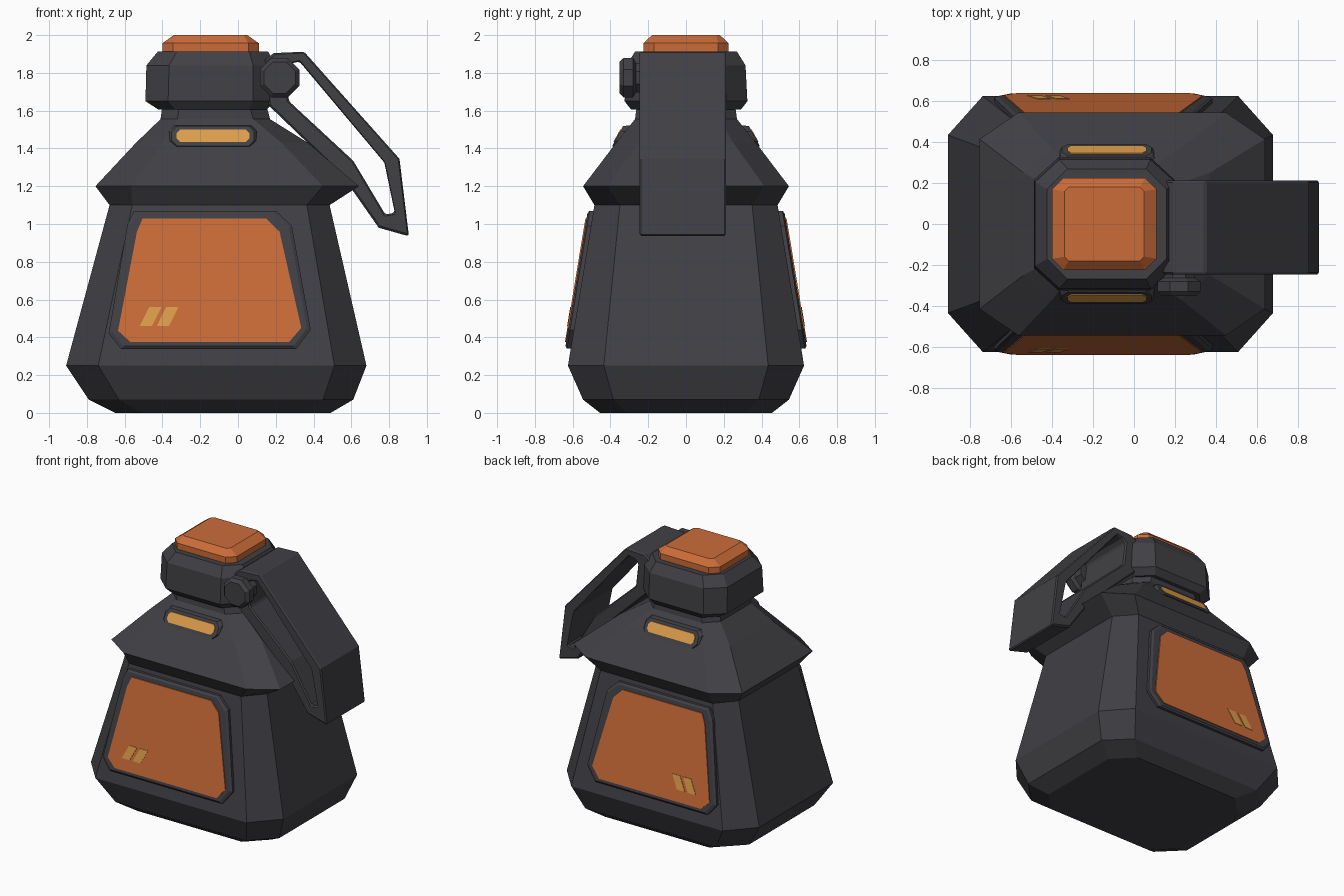
import bpy, bmesh, math

if "Cube" in bpy.data.objects:
    bpy.data.objects.remove(bpy.data.objects["Cube"])


def material(name, rgb):
    m = bpy.data.materials.new(name)
    m.use_nodes = True
    m.diffuse_color = (*rgb, 1)
    bsdf = m.node_tree.nodes["Principled BSDF"]
    bsdf.inputs["Base Color"].default_value = (*rgb, 1)
    bsdf.inputs["Roughness"].default_value = 0.6
    return m


DARK = material("dark grey", (0.052, 0.052, 0.06))
ORANGE = material("burnt orange", (0.6, 0.15, 0.04))
AMBER = material("amber", (0.72, 0.34, 0.07))


def finish(bm, name, mat, bevel=0):
    bmesh.ops.recalc_face_normals(bm, faces=bm.faces)
    mesh = bpy.data.meshes.new(name)
    bm.to_mesh(mesh)
    bm.free()
    mesh.materials.append(mat)
    ob = bpy.data.objects.new(name, mesh)
    bpy.context.collection.objects.link(ob)
    if bevel:
        mod = ob.modifiers.new("edge", 'BEVEL')
        mod.width, mod.segments = bevel, 1
        mod.limit_method, mod.angle_limit = 'ANGLE', math.radians(40)
    return ob


def loft(name, rings, mat, bevel=0):
    """Skin a stack of equal-length rings and cap both ends."""
    bm = bmesh.new()
    rows = [[bm.verts.new(p) for p in ring] for ring in rings]
    n = len(rows[0])
    for a, b in zip(rows, rows[1:]):
        for i in range(n):
            j = (i + 1) % n
            bm.faces.new((a[i], a[j], b[j], b[i]))
    bm.faces.new(rows[0])
    bm.faces.new(rows[-1])
    return finish(bm, name, mat, bevel)


def octagon(z, x0, x1, hy, cx, cy):
    """Chamfered rectangle at height z."""
    return [(x0 + cx, -hy, z), (x1 - cx, -hy, z), (x1, cy - hy, z), (x1, hy - cy, z),
            (x1 - cx, hy, z), (x0 + cx, hy, z), (x0, hy - cy, z), (x0, cy - hy, z)]


# Main body with flared shoulder: height, left, right, half depth, chamfers
loft("body", [octagon(*r) for r in (
    (0, -0.65, 0.49, 0.455, 0.14, 0.14),
    (0.07, -0.79, 0.61, 0.545, 0.16, 0.16),
    (0.25, -0.91, 0.68, 0.625, 0.17, 0.19),
    (1.1, -0.68, 0.485, 0.485, 0.12, 0.135),
    (1.2, -0.755, 0.64, 0.545, 0.19, 0.13),
    (1.43, -0.54, 0.37, 0.37, 0.14, 0.12),
    (1.555, -0.41, 0.17, 0.27, 0.09, 0.09),
    (1.63, -0.40, 0.15, 0.26, 0.09, 0.09))], DARK)

# Head block and push button
loft("head", [octagon(*r) for r in (
    (1.605, -0.42, 0.15, 0.29, 0.09, 0.09),
    (1.65, -0.49, 0.2, 0.325, 0.12, 0.11),
    (1.84, -0.485, 0.2, 0.315, 0.12, 0.11),
    (1.912, -0.425, 0.16, 0.27, 0.1, 0.1))], DARK)
loft("button", [octagon(*r) for r in (
    (1.9, -0.4, 0.11, 0.225, 0.055, 0.055),
    (1.957, -0.4, 0.11, 0.225, 0.055, 0.055),
    (2.0, -0.34, 0.05, 0.18, 0.02, 0.02))], ORANGE)


def wall(z):
    """Depth of the sloping front wall."""
    return 0.625 - 0.14 * (z - 0.25) / 0.85


def slope(z):
    """Depth of the upper shoulder under the lamps."""
    return 0.355 - 0.55 * (z - 1.435)


def plate(name, outline, depth, offsets, side, mat):
    """Raised plate following a slope; offsets are (height above it, scale)."""
    cx = sum(p[0] for p in outline) / len(outline)
    cz = sum(p[1] for p in outline) / len(outline)
    rings = []
    for off, s in offsets:
        pts = [(cx + (x - cx) * s, cz + (z - cz) * s) for x, z in outline]
        rings.append([(x, side * (depth(z) + off), z) for x, z in pts])
    loft(name, rings, mat)


FRAME = [(-0.55, 1.07), (0.2, 1.07), (0.285, 0.99), (0.385, 0.44),
         (0.31, 0.34), (-0.62, 0.34), (-0.685, 0.42), (-0.585, 1.0)]
PANEL = [(-0.505, 1.03), (0.15, 1.03), (0.22, 0.96), (0.335, 0.45),
         (0.27, 0.375), (-0.57, 0.375), (-0.635, 0.435), (-0.535, 0.96)]
MARK = [(-0.52, 0.46), (-0.455, 0.46), (-0.405, 0.56), (-0.47, 0.56)]


def bar(x0, x1, z0, z1, c):
    return [(x0 + c, z0), (x1 - c, z0), (x1, z0 + c), (x1, z1 - c),
            (x1 - c, z1), (x0 + c, z1), (x0, z1 - c), (x0, z0 + c)]


# Panels, stripes and lamps on front and back
for label, side in (("front", -1), ("back", 1)):
    plate(label + "_panel_frame", FRAME, wall,
          [(-0.03, 1), (0.02, 1), (0.03, 0.965)], side, DARK)
    plate(label + "_panel", PANEL, wall, [(0.028, 1), (0.036, 1)], side, ORANGE)
    for i in range(2):
        stripe = [(x + 0.09 * i, z) for x, z in MARK]
        plate(f"{label}_stripe_{i + 1}", stripe, wall, [(0.034, 1), (0.039, 1)], side, AMBER)
    plate(label + "_lamp_frame", bar(-0.36, 0.095, 1.41, 1.52, 0.03), slope,
          [(-0.06, 1.1), (0.012, 1), (0.024, 0.96)], side, DARK)
    plate(label + "_lamp", bar(-0.325, 0.06, 1.435, 1.5, 0.018), slope,
          [(0.02, 1), (0.029, 1)], side, AMBER)

# Lever: a closed loop extruded across the depth
OUTER = [(0.14, 1.87), (0.19, 1.905), (0.35, 1.912), (0.855, 1.345),
         (0.905, 0.935), (0.745, 0.98), (0.56, 1.245), (0.16, 1.63)]
INNER = [(0.25, 1.82), (0.28, 1.85), (0.325, 1.86), (0.775, 1.325),
         (0.83, 1.06), (0.78, 1.05), (0.61, 1.335), (0.27, 1.65)]
bm = bmesh.new()
loops = [[bm.verts.new((x, y, z)) for x, z in pts]
         for pts, y in ((OUTER, -0.247), (OUTER, 0.213), (INNER, 0.213), (INNER, -0.247))]
for k in range(4):
    a, b = loops[k], loops[(k + 1) % 4]
    for i in range(8):
        j = (i + 1) % 8
        bm.faces.new((a[i], a[j], b[j], b[i]))
finish(bm, "lever", DARK, 0.01)


# Hinge knob on the front of the lever
def knob_ring(y, r):
    return [(0.22 + r * math.cos(a), y, 1.775 + r * math.sin(a))
            for a in (math.pi / 8 + k * math.pi / 4 for k in range(8))]


loft("hinge_knob", [knob_ring(-0.2, 0.085), knob_ring(-0.265, 0.085), knob_ring(-0.28, 0.113),
                    knob_ring(-0.33, 0.113), knob_ring(-0.353, 0.09)], DARK)
